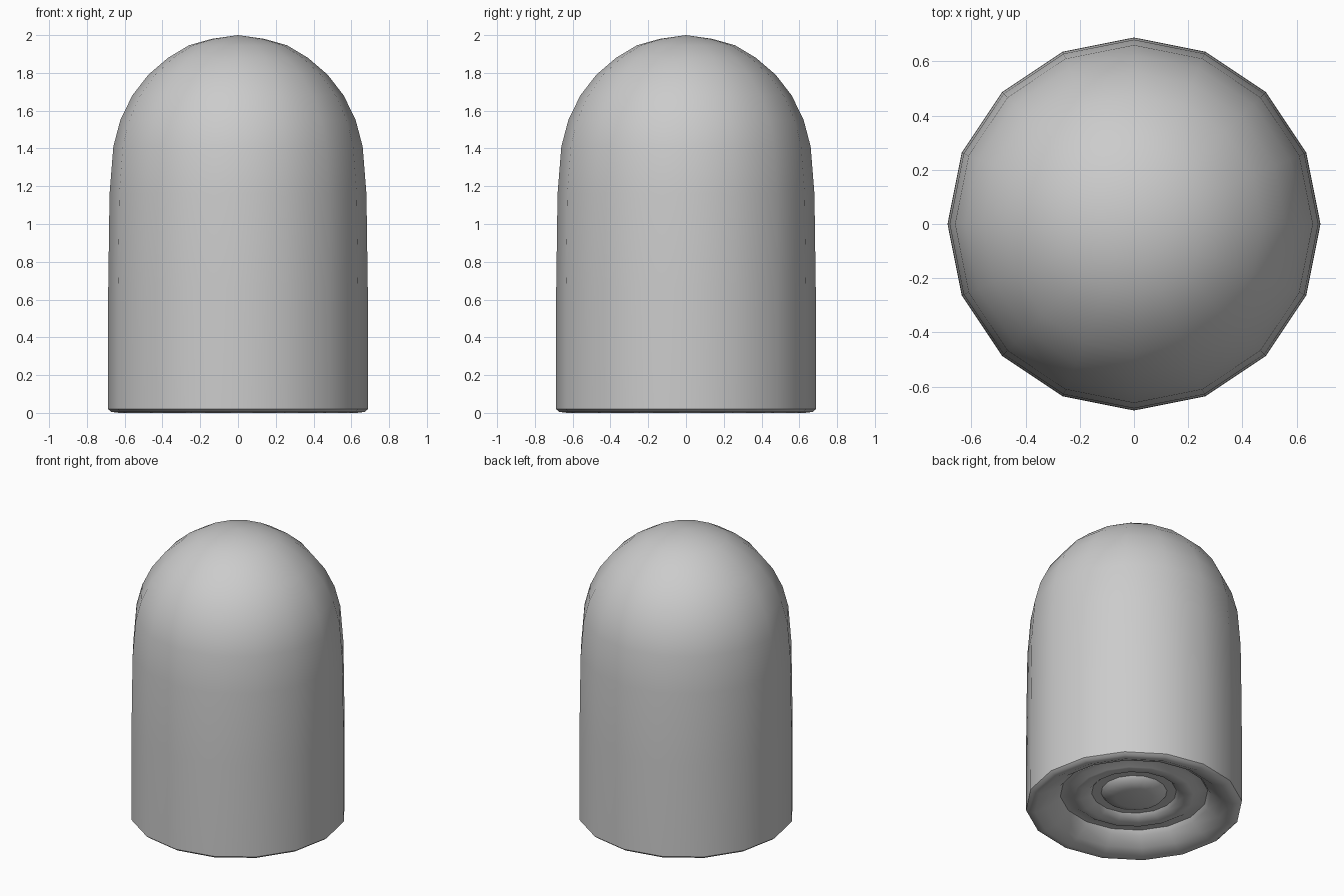
import bpy, bmesh, math

if "Cube" in bpy.data.objects:
    bpy.data.objects.remove(bpy.data.objects["Cube"])

SIDES = 16


def lathe(name, profile, angle=40):
    """Spin an (r, z) profile around the z axis; ends lie on the axis."""
    bm = bmesh.new()
    verts = [bm.verts.new((r, 0, z)) for r, z in profile]
    edges = [bm.edges.new(pair) for pair in zip(verts, verts[1:])]
    bmesh.ops.spin(bm, geom=verts + edges, cent=(0, 0, 0), axis=(0, 0, 1),
                   angle=math.tau, steps=SIDES, use_merge=False, use_duplicate=False)
    bmesh.ops.remove_doubles(bm, verts=bm.verts[:], dist=1e-4)
    bmesh.ops.recalc_face_normals(bm, faces=bm.faces[:])
    mesh = bpy.data.meshes.new(name)
    bm.to_mesh(mesh)
    bm.free()
    obj = bpy.data.objects.new(name, mesh)
    bpy.context.collection.objects.link(obj)
    bpy.ops.object.select_all(action='DESELECT')
    obj.select_set(True)
    bpy.context.view_layer.objects.active = obj
    bpy.ops.object.shade_smooth_by_angle(angle=math.radians(angle))
    return obj


# Rounded nose and gently tapering side wall
shell = [(0, 2.0), (0.14, 1.98), (0.26, 1.946), (0.37, 1.88), (0.475, 1.79),
         (0.56, 1.68), (0.623, 1.55), (0.66, 1.41), (0.68, 1.16),
         (0.687, 0.66), (0.688, 0.02)]
# Base: bevelled rim, sloping dish, stepped rings and a centre button
base = [(0.67, 0.005), (0.63, 0.0), (0.56, 0.03), (0.49, 0.08),
        (0.47, 0.11), (0.42, 0.11), (0.38, 0.085), (0.34, 0.085),
        (0.29, 0.10), (0.27, 0.12), (0.21, 0.12), (0.19, 0.095),
        (0.12, 0.075), (0, 0.07)]
lathe("rounded_body", shell + base)
